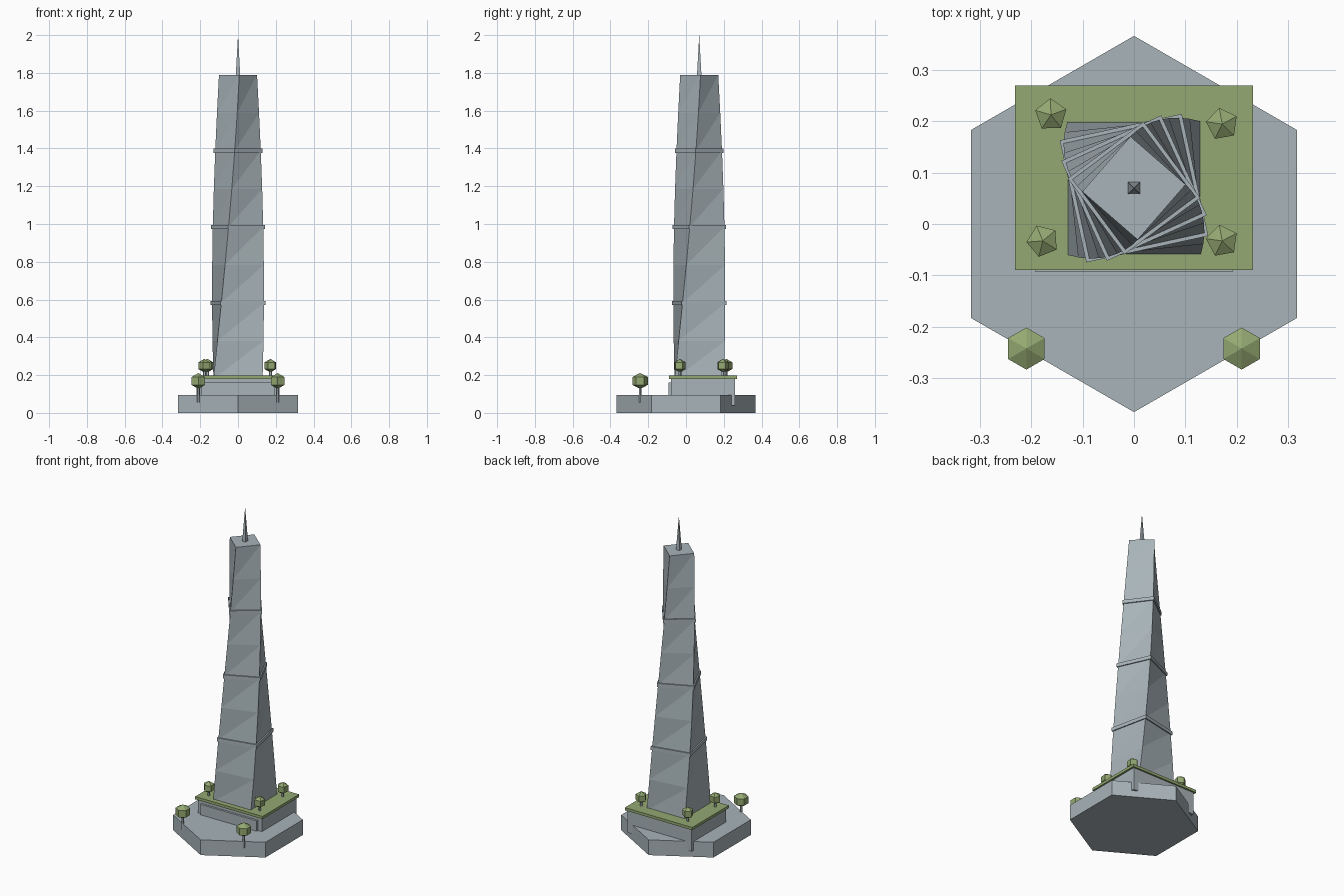
import bpy, bmesh, math
from mathutils import Matrix, Vector

old = bpy.data.objects.get("Cube")
if old:
    bpy.data.objects.remove(old, do_unlink=True)


def material(name, rgb):
    m = bpy.data.materials.new(name)
    m.use_nodes = True
    m.diffuse_color = (*rgb, 1)
    m.node_tree.nodes["Principled BSDF"].inputs["Base Color"].default_value = (*rgb, 1)
    return m


GREY = material("pale grey concrete", (0.392, 0.456, 0.485))
GREEN = material("leaf green", (0.296, 0.397, 0.168))


def finish(bm, name, mat):
    bmesh.ops.recalc_face_normals(bm, faces=bm.faces)
    mesh = bpy.data.meshes.new(name)
    bm.to_mesh(mesh)
    bm.free()
    mesh.materials.append(mat)
    ob = bpy.data.objects.new(name, mesh)
    bpy.context.collection.objects.link(ob)
    return ob


def box(name, mat, low, high):
    low, high = Vector(low), Vector(high)
    bm = bmesh.new()
    bmesh.ops.create_cube(bm, size=1, matrix=Matrix.Translation((low + high) / 2)
                          @ Matrix.Diagonal((*(high - low), 1)))
    return finish(bm, name, mat)


def loft(name, mat, sides, rings, centre=(0, 0)):
    """Stack regular polygons given as (z, radius, angle in degrees); radius 0 makes a tip."""
    bm = bmesh.new()
    loops = []
    for z, r, turn in rings:
        count = sides if r else 1
        angles = [math.radians(turn + 360 * i / sides) for i in range(count)]
        loops.append([bm.verts.new((centre[0] + r * math.cos(a),
                                    centre[1] + r * math.sin(a), z)) for a in angles])
    for a, b in zip(loops, loops[1:]):
        for i in range(sides):
            j = (i + 1) % sides
            if len(b) > 1:
                bm.faces.new((a[i % len(a)], b[j], b[i]))
            if len(a) > 1:
                bm.faces.new((a[i], a[j], b[j % len(b)]))
    for end in (loops[0], loops[-1]):
        if len(end) > 1:
            bm.faces.new(end)
    # Keep only the creases that matter on straight-sided parts
    bmesh.ops.dissolve_limit(bm, angle_limit=0.001, verts=bm.verts, edges=bm.edges)
    return finish(bm, name, mat)


# Plinth and podium
loft("plinth", GREY, 6, [(0, 0.367, 90), (0.095, 0.367, 90)])
box("podium", GREY, (-0.22, -0.08, 0.04), (0.22, 0.26, 0.185))
box("entrance_front", GREY, (-0.193, -0.093, 0.05), (0.193, -0.07, 0.16))
box("roof_garden", GREEN, (-0.232, -0.09, 0.18), (0.232, 0.27, 0.197))

# Twisting, tapering tower
CENTRE = (0, 0.07)
BOTTOM, TOP = 0.18, 1.79


def tower_ring(t, extra=0):
    return 0.184 - 0.083 * t + extra, 45 + 49 * t


STEPS = 8
loft("tower", GREY, 4,
     [(BOTTOM + (TOP - BOTTOM) * k / STEPS, *tower_ring(k / STEPS)) for k in range(STEPS + 1)],
     CENTRE)
for n in (1, 2, 3):
    z = BOTTOM + (TOP - BOTTOM) * n / 4
    ring = tower_ring(n / 4, 0.009)
    loft(f"tower_band_{n}", GREY, 4, [(z - 0.011, *ring), (z + 0.011, *ring)], CENTRE)
loft("spire", GREY, 4, [(TOP - 0.005, 0.017, 45), (2.0, 0, 45)], CENTRE)


# Trees with faceted crowns
def tree(name, centre, sides, radius, height, ground, z, turn):
    loft(name + "_crown", GREEN, sides,
         [(z - height, 0, 0), (z - height / 2, radius, turn),
          (z + height / 2, radius, turn), (z + height, 0, 0)], centre)
    loft(name + "_trunk", GREY, 5, [(ground, 0.008, 90), (z, 0.008, 90)], centre)


for side, x in (("left", 0.21), ("right", -0.21)):
    tree("front_tree_" + side, (x, -0.243), 6, 0.041, 0.042, 0.055, 0.169, 90)
for n, (x, y, turn) in enumerate([(-0.162, 0.213, 92), (0.172, 0.195, 100),
                                  (-0.178, -0.033, 112), (0.172, -0.033, 100)]):
    tree(f"garden_tree_{n + 1}", (x, y), 5, 0.032, 0.036, 0.19, 0.25, turn)
